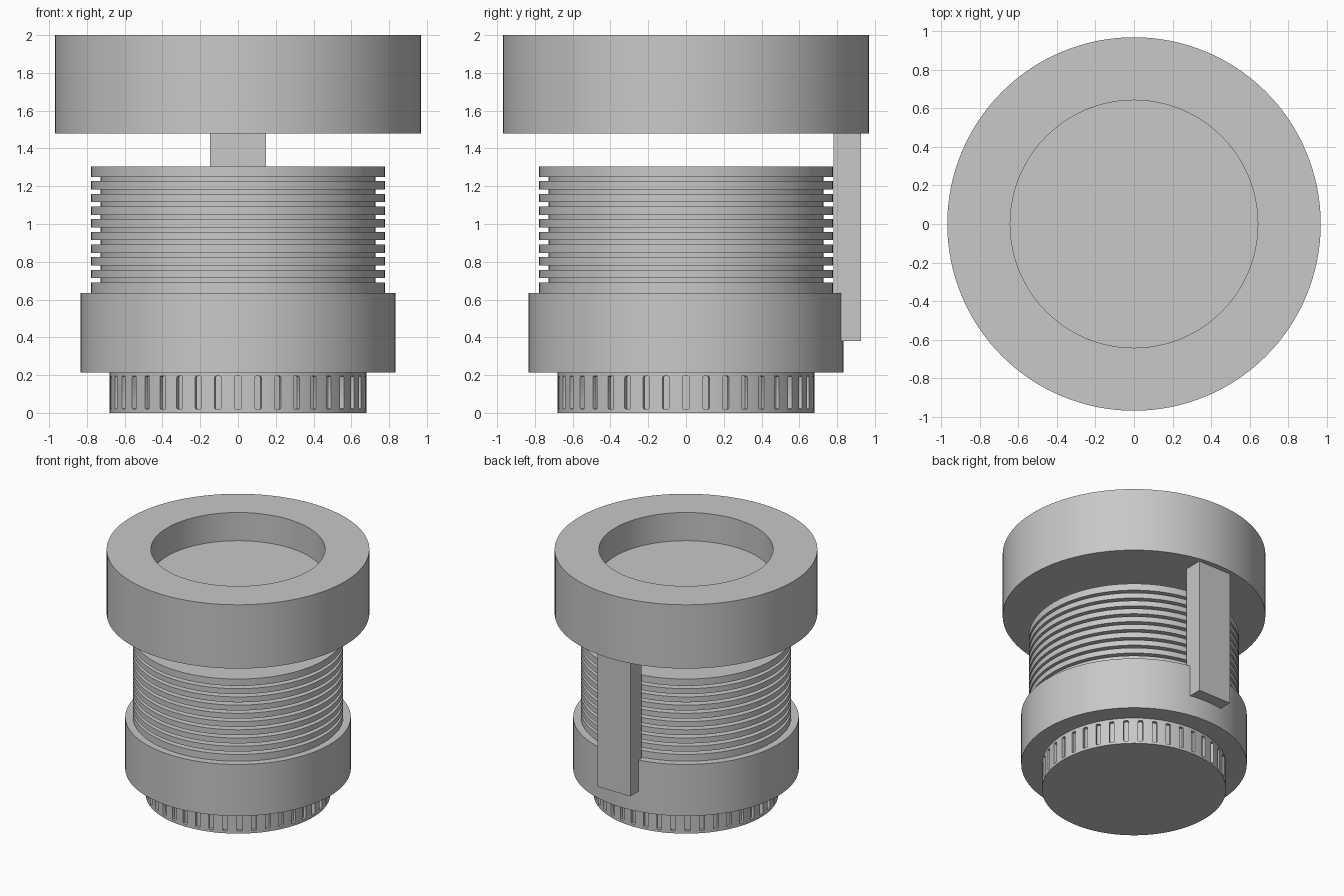
import bpy, bmesh, math
from mathutils import Matrix, Vector

cube = bpy.data.objects.get("Cube")
if cube:
    bpy.data.objects.remove(cube, do_unlink=True)

SEGMENTS = 128
grey = bpy.data.materials.new("plain grey")
grey.use_nodes = True
grey.diffuse_color = (0.58, 0.58, 0.58, 1)
grey.node_tree.nodes["Principled BSDF"].inputs["Base Color"].default_value = grey.diffuse_color


def make(name, bm):
    """Turn a bmesh into a grey object."""
    bmesh.ops.recalc_face_normals(bm, faces=bm.faces)
    mesh = bpy.data.meshes.new(name)
    bm.to_mesh(mesh)
    bm.free()
    mesh.materials.append(grey)
    obj = bpy.data.objects.new(name, mesh)
    bpy.context.collection.objects.link(obj)
    return obj


def activate(obj):
    bpy.ops.object.select_all(action='DESELECT')
    obj.select_set(True)
    bpy.context.view_layer.objects.active = obj


def smooth(obj):
    activate(obj)
    bpy.ops.object.shade_smooth_by_angle(angle=math.radians(30))


def lathe(name, profile):
    """Spin (radius, height) points around z; ends lie on the axis."""
    bm = bmesh.new()
    verts = [bm.verts.new((0, -r, z)) for r, z in profile]
    edges = [bm.edges.new(pair) for pair in zip(verts, verts[1:])]
    bmesh.ops.spin(bm, geom=verts + edges, cent=(0, 0, 0), axis=(0, 0, 1),
                   angle=math.tau, steps=SEGMENTS, use_merge=True)
    bmesh.ops.remove_doubles(bm, verts=bm.verts, dist=0.0001)
    return make(name, bm)


def box(bm, low, high):
    """Add a box between two corners; return its vertices."""
    low, high = Vector(low), Vector(high)
    matrix = Matrix.Translation((low + high) / 2) @ Matrix.Diagonal((high - low).to_4d())
    return bmesh.ops.create_cube(bm, size=1, matrix=matrix)["verts"]


# Knurled foot
FOOT_R, FOOT_TOP = 0.68, 0.215
foot = lathe("foot", [(0, 0), (FOOT_R, 0), (FOOT_R, FOOT_TOP), (0, FOOT_TOP)])

# Ring of shallow rounded slots cut into the foot
bm = bmesh.new()
SLOTS = 40
for i in range(SLOTS):
    verts = box(bm, (-0.018, -FOOT_R - 0.05, 0.02), (0.018, -FOOT_R + 0.025, 0.195))
    bmesh.ops.rotate(bm, verts=verts, cent=(0, 0, 0),
                     matrix=Matrix.Rotation(math.tau * i / SLOTS, 3, 'Z'))


def is_radial(edge):
    a, b = (v.co for v in edge.verts)
    return abs(a.z - b.z) < 0.001 and edge.calc_length() > 0.05


bmesh.ops.bevel(bm, geom=[e for e in bm.edges if is_radial(e)], offset=0.008,
                segments=2, profile=0.5, affect='EDGES')
cutter = make("slot_cutter", bm)
cutter.hide_render = True
cut = foot.modifiers.new("slots", 'BOOLEAN')
cut.operation = 'DIFFERENCE'
cut.solver = 'EXACT'
cut.object = cutter
activate(foot)
bpy.ops.object.modifier_apply(modifier=cut.name)
bpy.data.objects.remove(cutter, do_unlink=True)
smooth(foot)

# Wide collar
COLLAR_TOP = 0.635
smooth(lathe("collar", [(0, FOOT_TOP), (0.833, FOOT_TOP),
                        (0.833, COLLAR_TOP), (0, COLLAR_TOP)]))

# Finned barrel: ten fins parted by nine grooves
FINS, PITCH, HALF_GAP = 10, 0.067, 0.0115
FIN_R, CORE_R = 0.777, 0.728
profile = [(0, COLLAR_TOP), (FIN_R, COLLAR_TOP)]
for i in range(1, FINS):
    z = COLLAR_TOP + i * PITCH
    profile += [(FIN_R, z - HALF_GAP), (CORE_R, z - HALF_GAP),
                (CORE_R, z + HALF_GAP), (FIN_R, z + HALF_GAP)]
barrel_top = COLLAR_TOP + FINS * PITCH
profile += [(FIN_R, barrel_top), (0, barrel_top)]
smooth(lathe("finned_barrel", profile))

# Head with a round recess in its top
smooth(lathe("head", [(0, 1.48), (0.97, 1.48), (0.97, 2), (0.643, 2),
                      (0.643, 1.77), (0, 1.77)]))

# Rear bar that joins the head to the collar
bm = bmesh.new()
box(bm, (-0.147, 0.78, 0.38), (0.147, 0.927, 1.48))
make("rear_bar", bm)
